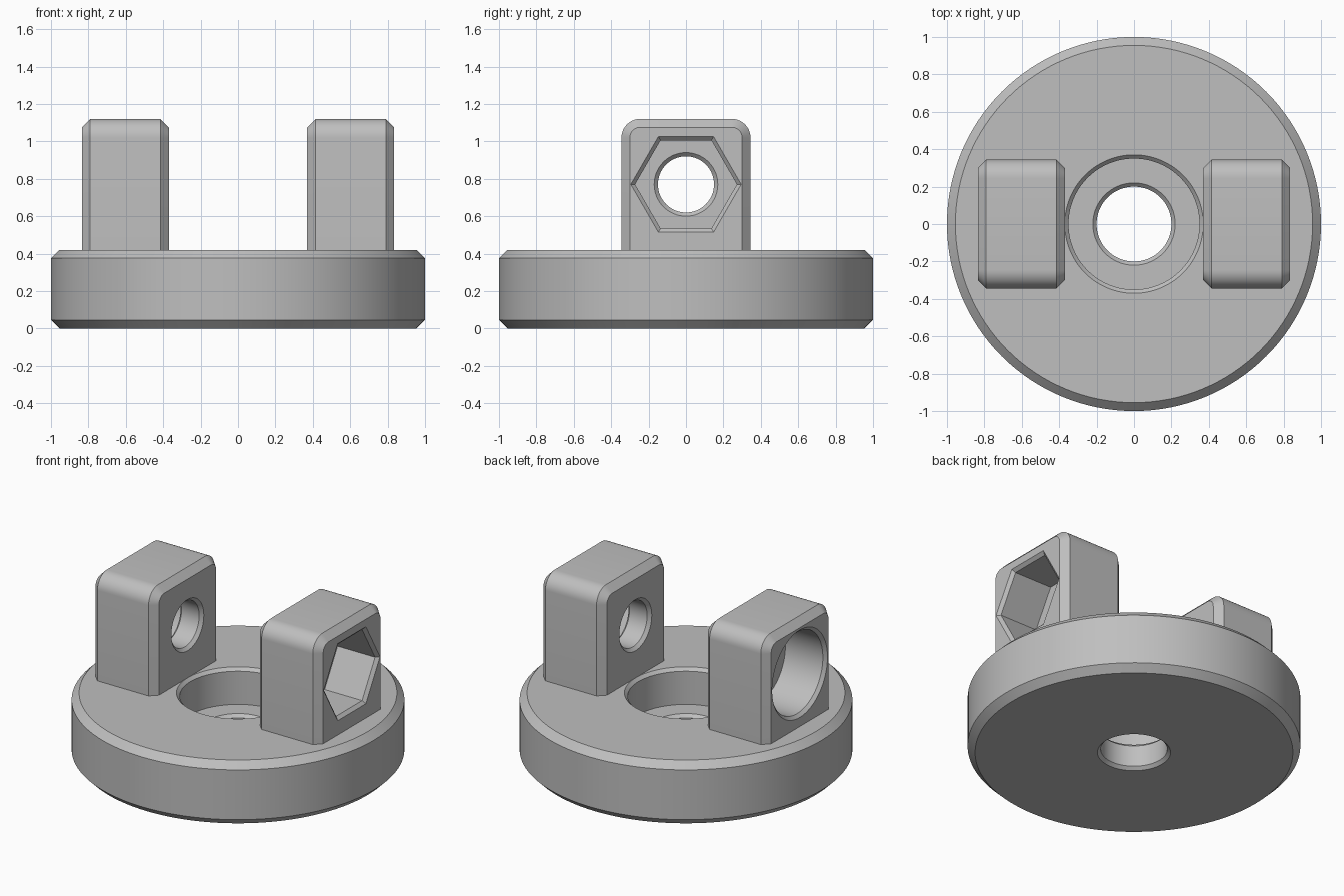
import bpy, bmesh, math

if "Cube" in bpy.data.objects:
    bpy.data.objects.remove(bpy.data.objects["Cube"])

grey = bpy.data.materials.new("plain grey")
grey.diffuse_color = (0.52, 0.52, 0.52, 1)
grey.use_nodes = True
grey.node_tree.nodes["Principled BSDF"].inputs["Base Color"].default_value = grey.diffuse_color


def loft(name, rings, close=False):
    """Skin a list of equal-length point rings; cap the ends or join last to first."""
    bm = bmesh.new()
    loops = [[bm.verts.new(p) for p in ring] for ring in rings]
    pairs = list(zip(loops, loops[1:]))
    if close:
        pairs.append((loops[-1], loops[0]))
    else:
        bm.faces.new(loops[0])
        bm.faces.new(loops[-1])
    n = len(loops[0])
    for a, b in pairs:
        for i in range(n):
            j = (i + 1) % n
            bm.faces.new((a[i], a[j], b[j], b[i]))
    bmesh.ops.recalc_face_normals(bm, faces=bm.faces[:])
    mesh = bpy.data.meshes.new(name)
    bm.to_mesh(mesh)
    bm.free()
    mesh.materials.append(grey)
    ob = bpy.data.objects.new(name, mesh)
    bpy.context.collection.objects.link(ob)
    return ob


def activate(ob):
    bpy.ops.object.select_all(action='DESELECT')
    ob.select_set(True)
    bpy.context.view_layer.objects.active = ob


def smooth(ob):
    activate(ob)
    bpy.ops.object.shade_smooth_by_angle(angle=math.radians(25))


def cut(ob, cutter):
    activate(ob)
    mod = ob.modifiers.new("cut", 'BOOLEAN')
    mod.operation = 'DIFFERENCE'
    mod.solver = 'EXACT'
    mod.object = cutter
    bpy.ops.object.modifier_apply(modifier=mod.name)
    bpy.data.objects.remove(cutter)


def circle(n):
    return [(math.cos(2 * math.pi * i / n), math.sin(2 * math.pi * i / n)) for i in range(n)]


# Base disc: chamfered rim, counterbore and through hole in one turned profile
profile = [(0.22, 0), (0.955, 0), (1, 0.045), (1, 0.375), (0.955, 0.42),
           (0.37, 0.42), (0.35, 0.40), (0.35, 0.18), (0.22, 0.18),
           (0.20, 0.16), (0.20, 0.02)]
base = loft("base_disc", [[(r * c, r * s, z) for c, s in circle(128)]
                          for r, z in profile], close=True)
smooth(base)


# Upright lugs
def lug_section(x, inset):
    """Upright outline with rounded top corners, shrunk by inset."""
    r, w, top = 0.1 - inset, 0.345 - inset, 1.12 - inset
    arc = [math.pi / 2 * i / 10 for i in range(11)]
    right = [(x, w - r + r * math.cos(a), top - r + r * math.sin(a)) for a in arc]
    left = [(x, -y, z) for x, y, z in reversed(right)]
    return [(x, w, 0.40)] + right + left + [(x, -w, 0.40)]


def bore(sections, sides, sign):
    """Cutter along x through the bolt centre."""
    return loft("bore_cutter", [[(sign * x, r * c, 0.77 + r * s) for c, s in circle(sides)]
                                for x, r in sections], False)


def lug(name, sign, sides, mouth, pocket):
    ob = loft(name, [lug_section(sign * x, i) for x, i in
                     ((0.37, 0.045), (0.415, 0), (0.79, 0), (0.835, 0.045))])
    # outer pocket with chamfered mouth
    step = mouth - pocket
    cut(ob, bore([(0.54, pocket), (0.815, pocket), (0.855, pocket + 2 * step)], sides, sign))
    # bolt hole chamfered at both ends
    cut(ob, bore([(0.36, 0.18), (0.39, 0.15), (0.52, 0.15), (0.55, 0.18)], 64, sign))
    smooth(ob)


lug("nut_lug", 1, 6, 0.295, 0.272)
lug("bolt_head_lug", -1, 64, 0.29, 0.27)
